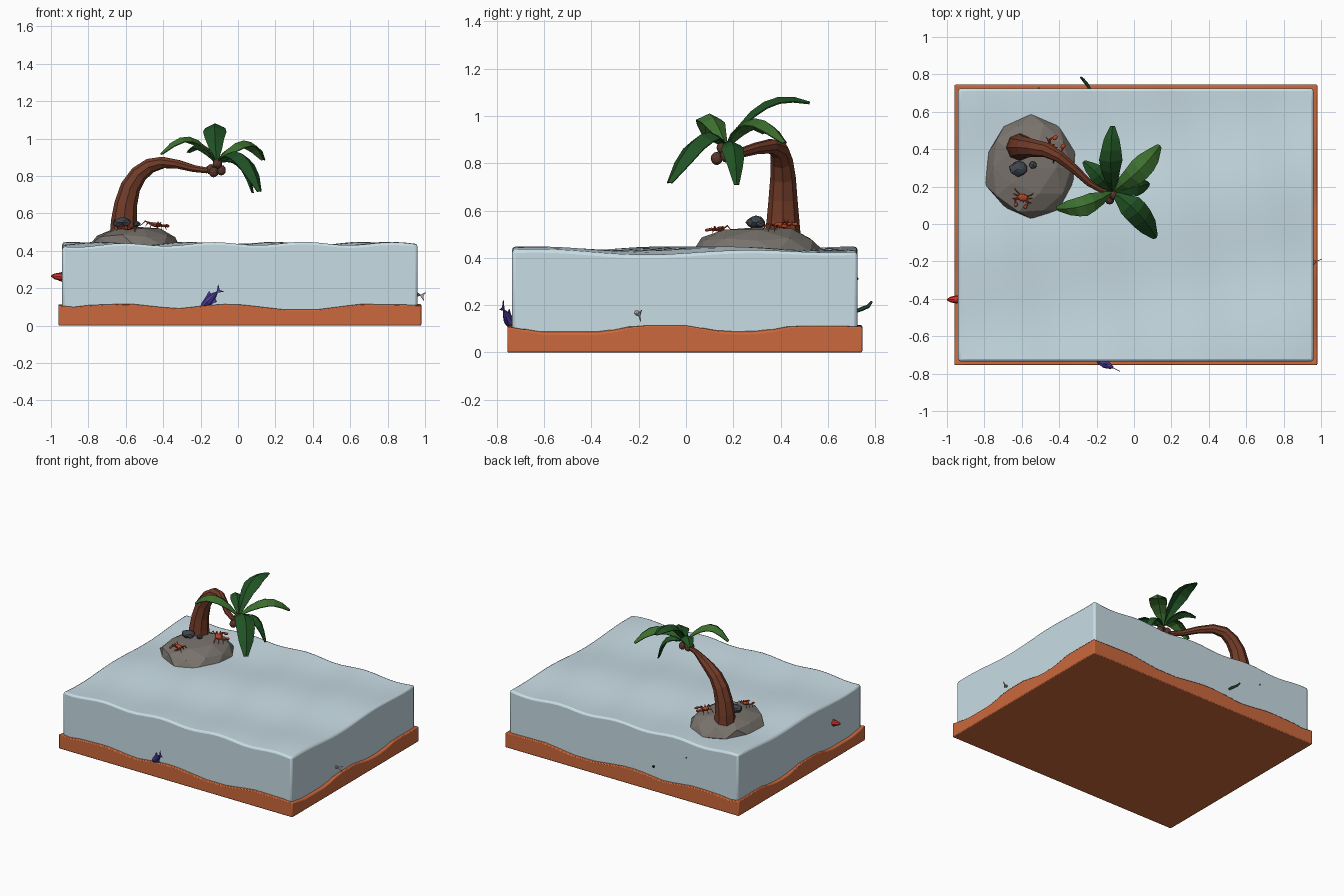
import bpy, bmesh, math, random
from mathutils import Vector as V, Matrix, noise

if "Cube" in bpy.data.objects:
    bpy.data.objects.remove(bpy.data.objects["Cube"])

random.seed(4)

def mat(name, r, g, b):
    m = bpy.data.materials.new(name)
    m.diffuse_color = (r, g, b, 1)
    m.use_nodes = True
    m.node_tree.nodes["Principled BSDF"].inputs["Base Color"].default_value = m.diffuse_color
    return m

SAND = mat("sand", .6, .14, .045)
WATER = mat("water", .58, .72, .78)
ROCK = mat("rock", .19, .17, .15)
STONE = mat("stone", .05, .06, .075)
BARK = mat("bark", .17, .045, .022)
NUT = mat("nut", .1, .04, .025)
LEAF_A = mat("leaf_dark", .015, .085, .018)
LEAF_B = mat("leaf_light", .045, .16, .028)
CRAB = mat("crab", .5, .06, .018)
RED = mat("red", .7, .03, .025)
BLUE = mat("blue", .08, .05, .35)
SILVER = mat("silver", .5, .5, .5)
WEED = mat("weed", .03, .09, .05)

def finish(bm, name, m, smooth=None):
    bmesh.ops.recalc_face_normals(bm, faces=bm.faces)
    me = bpy.data.meshes.new(name)
    bm.to_mesh(me)
    bm.free()
    o = bpy.data.objects.new(name, me)
    bpy.context.collection.objects.link(o)
    me.materials.append(m)
    if smooth:
        bpy.ops.object.select_all(action='DESELECT')
        bpy.context.view_layer.objects.active = o
        o.select_set(True)
        bpy.ops.object.shade_smooth_by_angle(angle=math.radians(smooth))
    return o

def interp(pts, t):
    for (a, p), (b, q) in zip(pts, pts[1:]):
        if t <= b:
            return p + (q - p) * (t - a) / (b - a)
    return pts[-1][1]

def slab(name, hx, hy, nx, ny, bottom, top, m, bevel):
    """Box centred on the tray with a shaped top surface."""
    bm = bmesh.new()
    bmesh.ops.create_grid(bm, x_segments=nx, y_segments=ny, size=1)
    for v in bm.verts:
        x, y = v.co.x * hx + .01, v.co.y * hy - .005
        v.co = (x, y, top(x, y))
    rim = [e for e in bm.edges if e.is_boundary]
    ext = bmesh.ops.extrude_edge_only(bm, edges=rim)["geom"]
    for v in ext:
        if isinstance(v, bmesh.types.BMVert):
            v.co.z = bottom
    bmesh.ops.contextual_create(bm, geom=[e for e in ext if isinstance(e, bmesh.types.BMEdge)])
    o = finish(bm, name, m, 50)
    b = o.modifiers.new("bevel", 'BEVEL')
    b.width, b.segments, b.limit_method, b.angle_limit = bevel, 2, 'ANGLE', 1.0
    return o

# sand tray
SX = [(-1, .085), (-.79, .11), (-.58, .117), (-.33, .09), (-.1, .115), (.02, .112),
      (.25, .085), (.42, .085), (.65, .115), (1, .11)]
SY = [(-.76, .11), (-.6, .08), (-.35, .08), (-.2, .115), (0, .115), (.18, .08), (.33, .085), (.46, .113), (.76, .11)]

def sand_top(x, y):
    return interp(SY, y) if abs(x - .01) > .96 else interp(SX, x)

slab("sand_base", .97, .75, 24, 20, 0, sand_top, SAND, .006)

# water block
def water_top(x, y):
    return .43 + .009 * math.sin(13 * x + 2.5 * y + 11.4) + .009 * math.sin(7.5 * y - 1.5 * x + 1.2)

slab("water", .95, .73, 28, 22, .06, water_top, WATER, .014)

def rock(name, c, s, m, amt, sub=2, freq=1.6):
    bm = bmesh.new()
    bmesh.ops.create_icosphere(bm, subdivisions=sub, radius=1)
    for v in bm.verts:
        v.co *= 1 + amt * noise.noise(v.co * freq + V(c) * 9)
        v.co = V(c) + V((v.co.x * s[0], v.co.y * s[1], v.co.z * s[2]))
    return finish(bm, name, m)

# island and stones
rock("island", (-.55, .3, .425), (.25, .275, .11), ROCK, .12)
rock("stone_large", (-.62, .295, .55), (.048, .04, .028), STONE, .25)
rock("stone_small", (-.54, .315, .542), (.026, .022, .016), STONE, .25, 1)

def tube(bm, pts, radii, sides=8):
    pts = [V(p) for p in pts]
    tan = [(pts[min(i + 1, len(pts) - 1)] - pts[max(i - 1, 0)]).normalized() for i in range(len(pts))]
    side = tan[0].orthogonal().normalized()
    rings = []
    for i, (p, t, r) in enumerate(zip(pts, tan, radii)):
        if i:
            side.rotate(tan[i - 1].rotation_difference(t))
        up = t.cross(side)
        rings.append([bm.verts.new(p + r * (side * math.cos(a) + up * math.sin(a)))
                      for a in (2 * math.pi * k / sides for k in range(sides))])
    for a, b in zip(rings, rings[1:]):
        for k in range(sides):
            n = (k + 1) % sides
            bm.faces.new((a[k], a[n], b[n], b[k]))
    bm.faces.new(rings[0])
    bm.faces.new(rings[-1])

# palm trunk
bm = bmesh.new()
tube(bm, [(-.61, .41, .49), (-.61, .41, .56), (-.6, .41, .65), (-.575, .41, .74), (-.53, .405, .81),
          (-.47, .395, .855), (-.4, .36, .872), (-.32, .295, .862), (-.24, .22, .84), (-.17, .18, .83), (-.12, .17, .845)],
     [.075, .069, .061, .054, .047, .04, .032, .025, .02, .017, .02])
finish(bm, "palm_trunk", BARK)

# coconuts
for i, p in enumerate([(-.13, .13, .82), (-.09, .17, .83), (-.145, .18, .835), (-.11, .155, .865)]):
    rock(f"coconut_{i}", p, (.026, .026, .028), NUT, .05)

def leaf(name, mid, tip, w, m):
    """Folded frond swept along a curve from the crown through mid to tip."""
    base, mid, tip = V((-.115, .17, .875)), V(mid), V(tip)
    ctrl = 2 * mid - (base + tip) / 2
    d = tip - base
    side = V((-d.y, d.x, 0)).normalized()
    bm = bmesh.new()
    rows = []
    for i, f in enumerate((.15, .65, .95, 1.05, .95, .75, .25)):
        t = i / 6
        p = base * (1 - t) ** 2 + ctrl * 2 * t * (1 - t) + tip * t * t
        tan = ((ctrl - base) * (1 - t) + (tip - ctrl) * t).normalized()
        up = tan.cross(side)
        up *= 1 if up.dot(V((d.x, d.y, 2))) > 0 else -1
        e = f * w
        rows.append([bm.verts.new(q) for q in (p - side * e * random.uniform(.9, 1.05) - up * e * .45, p,
                                               p + side * e * random.uniform(.9, 1.05) - up * e * .45)])
    for a, b in zip(rows, rows[1:]):
        for k in (0, 1):
            bm.faces.new((a[k], a[k + 1], b[k + 1], b[k]))
    o = finish(bm, name, m)
    o.modifiers.new("thick", 'SOLIDIFY').thickness = .006

# palm fronds
for i, f in enumerate([((-.125, .33, 1.06), (-.115, .525, 1.06), .058, LEAF_A),
                       ((.03, .29, .99), (.14, .42, .89), .06, LEAF_B),
                       ((.02, .06, .92), (.12, -.075, .72), .065, LEAF_A),
                       ((-.26, .1, 1.01), (-.415, .08, .92), .055, LEAF_B),
                       ((-.19, .26, .97), (-.27, .335, .93), .045, LEAF_A),
                       ((.02, .2, .875), (.085, .215, .71), .045, LEAF_A)]):
    leaf(f"palm_frond_{i}", *f)

def ball(bm, c, s, rot=Matrix()):
    bmesh.ops.create_icosphere(bm, subdivisions=2, radius=1,
                               matrix=Matrix.Translation(c) @ rot @ Matrix.Diagonal((*s, 1)))

def crab(name, c, ang, k, tilt):
    bm = bmesh.new()
    ball(bm, (0, 0, .018), (.034, .024, .012))
    for s in (-1, 1):
        for y in (-.016, -.003, .01):
            tube(bm, [(s * .025, y, .018), (s * .048, y * 1.9, .026), (s * .062, y * 2.6, 0)], [.005, .004, .001], 5)
        tube(bm, [(s * .025, .015, .018), (s * .043, .03, .022), (s * .036, .045, .024)], [.005, .005, .006], 5)
        ball(bm, (s * .03, .053, .025), (.011, .015, .008))
        tube(bm, [(s * .01, .02, .022), (s * .011, .024, .036)], [.003, .003], 5)
    M = Matrix.Translation(c) @ tilt @ Matrix.Rotation(ang, 4, 'Z') @ Matrix.Scale(k, 4)
    bmesh.ops.transform(bm, matrix=M, verts=bm.verts)
    finish(bm, name, CRAB)

# crabs
crab("crab_large", (-.445, .4, .52), -.8, 1.05, Matrix.Rotation(.2, 4, 'Y'))
crab("crab_small", (-.595, .145, .507), 2.9, .85, Matrix.Rotation(.2, 4, 'X'))

def fish(name, nose, tail, r, m):
    """Spindle body with a forked tail and a top and bottom fin."""
    nose, tail = V(nose), V(tail)
    d = tail - nose
    bm = bmesh.new()
    tube(bm, [nose + d * t for t in (0, .15, .4, .65, .8)], [r * f for f in (.15, .7, 1, .6, .2)], 8)
    side = d.cross(V((0, 0, 1))).normalized()
    up = side.cross(d).normalized()
    for s in (-1, 1):
        for pts in ([(.78, 0), (1, 1.1), (.92, 0)], [(.3, .9), (.6, 1.5), (.6, .5)]):
            q = [nose + d * t + up * s * h * r for t, h in pts]
            a, b = ([bm.verts.new(p + side * o * .002) for p in q] for o in (-1, 1))
            bm.faces.new(a)
            bm.faces.new(b)
            for i in range(3):
                bm.faces.new((a[i], a[i - 1], b[i - 1], b[i]))
    finish(bm, name, m)

# fish poking through the water walls
fish("red_fish", (-1.0, -.405, .265), (-.87, -.4, .255), .022, RED)
fish("blue_fish", (-.2, -.725, .09), (-.09, -.78, .2), .024, BLUE)
fish("silver_fish", (.87, -.24, .19), (1.0, -.19, .155), .022, SILVER)

# seaweed strands on the back wall
bm = bmesh.new()
tube(bm, [(-.23, .71, .17), (-.25, .745, .185), (-.27, .77, .195), (-.285, .785, .215)], [.006, .009, .008, .005], 6)
finish(bm, "back_seaweed", WEED)
bm = bmesh.new()
tube(bm, [(-.51, .71, .3), (-.51, .728, .315)], [.008, .004], 6)
finish(bm, "back_weed_tip", WEED)
